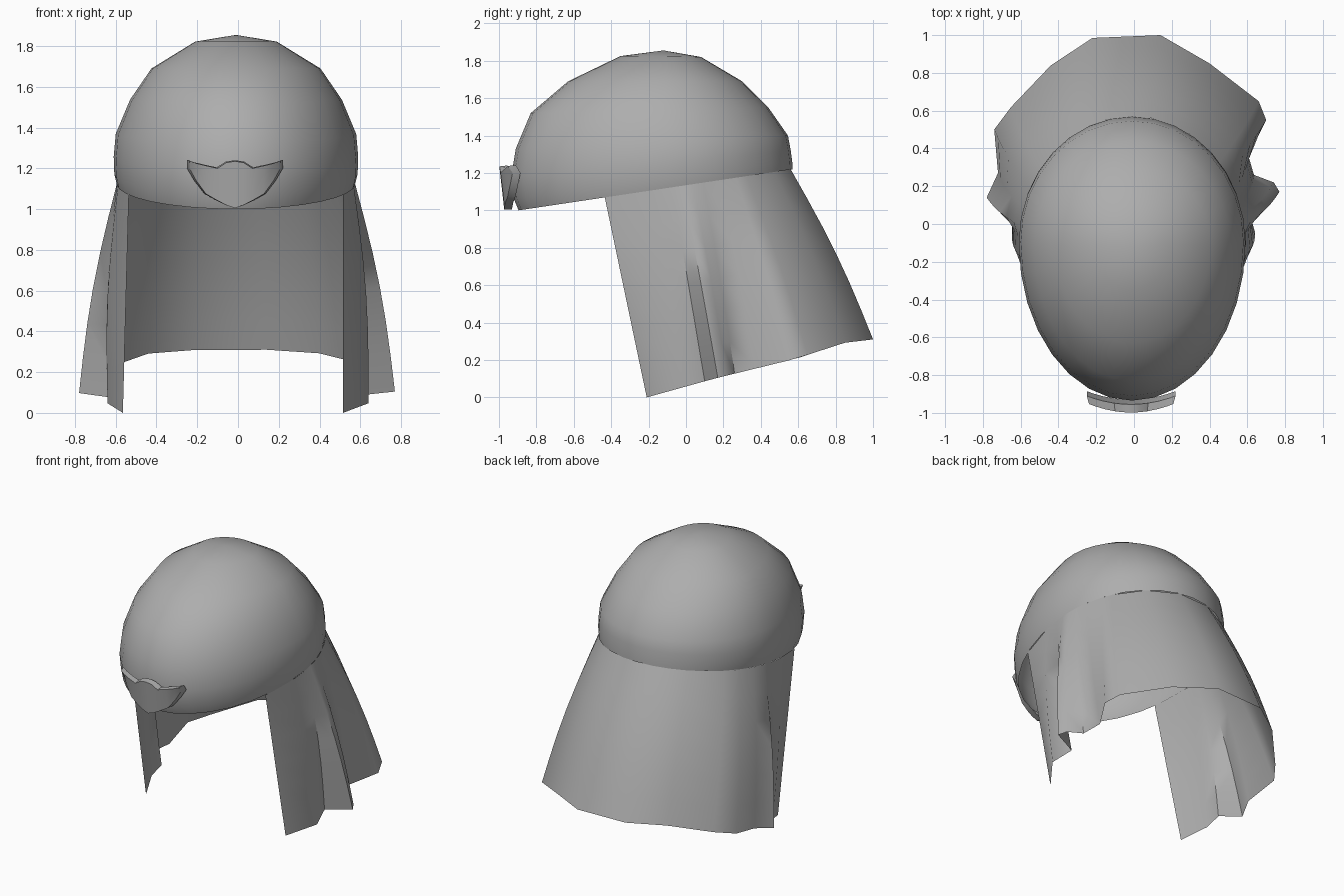
import bpy, bmesh, math

if "Cube" in bpy.data.objects:
    bpy.data.objects.remove(bpy.data.objects["Cube"])

CX = -0.01  # sideways centre of the cap
grey = bpy.data.materials.new("cloth grey")
grey.diffuse_color = (0.42, 0.42, 0.42, 1)
grey.use_nodes = True
grey.node_tree.nodes["Principled BSDF"].inputs["Base Color"].default_value = grey.diffuse_color


def make(name, verts, faces, angle=None):
    me = bpy.data.meshes.new(name)
    me.from_pydata(verts, [], faces)
    bm = bmesh.new()
    bm.from_mesh(me)
    bmesh.ops.recalc_face_normals(bm, faces=bm.faces)
    bm.to_mesh(me)
    bm.free()
    me.materials.append(grey)
    ob = bpy.data.objects.new(name, me)
    bpy.context.collection.objects.link(ob)
    if angle:
        bpy.ops.object.select_all(action='DESELECT')
        ob.select_set(True)
        bpy.context.view_layer.objects.active = ob
        bpy.ops.object.shade_smooth_by_angle(angle=math.radians(angle))
    return ob


def ring_point(ring, deg):
    """Point on a tilted egg-shaped ring: 0 = right, 90 = back."""
    yf, zf, yb, zb, w = ring
    a = math.radians(deg)
    cy = yf + 0.56 * (yb - yf)
    s = math.sin(a)
    y = cy + s * ((yb - cy) if s > 0 else (cy - yf))
    z = zf + (zb - zf) * (y - yf) / (yb - yf)
    return (CX + w * math.cos(a), y, z)


def grid_faces(rows, cols, closed):
    return [(r * cols + c, r * cols + (c + 1) % cols,
             (r + 1) * cols + (c + 1) % cols, (r + 1) * cols + c)
            for r in range(rows - 1) for c in range(cols if closed else cols - 1)]


# Cap crown: rings as (y front, z front, y back, z back, half width)
RINGS = [(-0.895, 1.00, 0.57, 1.22, 0.585),
         (-0.92, 1.06, 0.568, 1.26, 0.597),
         (-0.935, 1.18, 0.56, 1.32, 0.60),
         (-0.91, 1.33, 0.545, 1.40, 0.59),
         (-0.83, 1.52, 0.44, 1.55, 0.52),
         (-0.63, 1.69, 0.30, 1.69, 0.415),
         (-0.35, 1.825, 0.08, 1.82, 0.20)]
N = 32
verts = [ring_point(r, 360 * i / N) for r in RINGS for i in range(N)]
faces = grid_faces(len(RINGS), N, True)
verts.append((CX, -0.12, 1.855))
top = (len(RINGS) - 1) * N
faces += [(top + i, top + (i + 1) % N, len(verts) - 1) for i in range(N)]
make("cap_crown", verts, faces, 60)

# Neck drape: rim angle and the x, y of the hem for each fold line
FOLDS = [(-26, .515, -.21), (-8, .64, -.04), (0, .60, .10), (5, .77, .17),
         (10, .74, .22), (15, .635, .26), (22, .60, .38), (32, .70, .55),
         (38, .66, .65), (58, .40, .85), (80, .14, 1.0), (103, -.22, .985),
         (124, -.44, .84), (146, -.65, .62), (156, -.74, .50), (166, -.72, .27),
         (175, -.78, .14), (181, -.64, .07), (188, -.64, -.04), (206, -.565, -.21)]
HEM = [(-.21, 0.0), (.15, .10), (.6, .21), (.83, .29), (1.0, .31)]


def hem_z(y):
    for (y0, z0), (y1, z1) in zip(HEM, HEM[1:]):
        if y <= y1:
            return z0 + (z1 - z0) * (y - y0) / (y1 - y0)
    return HEM[-1][1]


ROWS = 7
verts = []
for r in range(ROWS):
    t = r / (ROWS - 1)
    for i, (deg, hx, hy) in enumerate(FOLDS):
        x, y, z = ring_point(RINGS[0], deg)
        edge = i in (0, len(FOLDS) - 1)
        bulge = 0 if edge else 0.025 * math.sin(math.pi * t)
        a = math.radians(deg)
        verts.append((x + (hx - x) * t + bulge * math.cos(a),
                      y + (hy - y) * t + bulge * max(0, math.sin(a)),
                      z + (hem_z(hy) - z) * t))
make("neck_drape", verts, grid_faces(ROWS, len(FOLDS), False), 50)

# Front badge plate: half outline as (x, top z, bottom z), mirrored
HALF = [(0, 1.235, 1.005), (.045, 1.228, 1.02), (.09, 1.20, 1.042),
        (.15, 1.213, 1.075), (.20, 1.225, 1.14), (.235, 1.237, 1.20)]
cols = [(-x, a, b) for x, a, b in HALF[:0:-1]] + HALF
verts = []
for x, zt, zb in cols:
    curve = 0.045 * (x / 0.235) ** 2
    # loop around each column: front bottom, front top, back top, back bottom
    for z, y, k in ((zb, -.972, .95), (zt, -.998, .95), (zt + .005, -.955, 1), (zb, -.93, 1)):
        verts.append((CX - .005 + x * k, y + curve, z))
faces = grid_faces(len(cols), 4, True)
n = len(verts)
faces += [(0, 1, 2, 3), (n - 4, n - 3, n - 2, n - 1)]
make("front_badge", verts, faces, 30)
